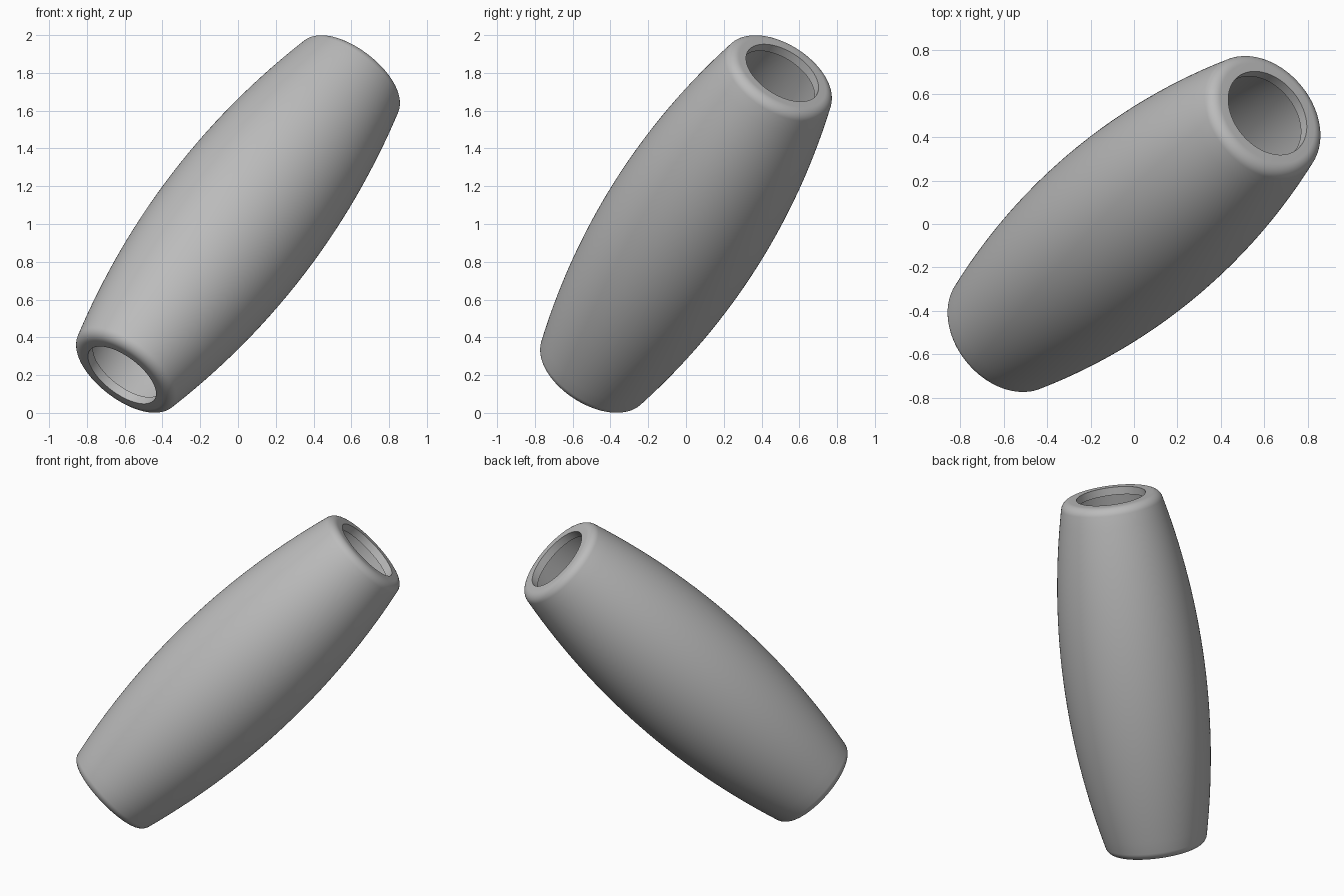
import bpy, bmesh, math
from mathutils import Vector

if "Cube" in bpy.data.objects:
    bpy.data.objects.remove(bpy.data.objects["Cube"])

AXIS = Vector((0.614, 0.51, 0.80))       # half of the tilted centre line
HALF = AXIS.length
MID_R, HOLE_R, WALL = 0.44, 0.215, 0.05
ROUND, RIM_R = 0.06, 0.257               # rounded rim: fillet size and its centre radius
SEGMENTS = 128

# Barrel curve meets the rim fillet tangentially
slope = 0.227
join_a = HALF - ROUND + ROUND * math.sin(slope)
join_r = RIM_R + ROUND * math.cos(slope)


def barrel(a):
    return MID_R - (MID_R - join_r) * (a / join_a) ** 2


# Upper half of the wall section as (radius, height), from the outside middle to the inside middle
N = 14
outer = [(barrel(join_a * i / N), join_a * i / N) for i in range(N)]
fillet = []
for i in range(11):
    t = slope + (math.pi / 2 - slope) * i / 10
    fillet.append((RIM_R + ROUND * math.cos(t), HALF - ROUND + ROUND * math.sin(t)))
lip = [(HOLE_R, HALF), (HOLE_R, HALF - WALL)]
inner = [(barrel(a) - WALL, a) for a in ((HALF - WALL) * i / N for i in range(N, -1, -1))]
half = outer + fillet + lip + inner
section = half + [(r, -a) for r, a in reversed(half[1:-1])]

# Revolve the closed section
bm = bmesh.new()
rings = []
for r, a in section:
    rings.append([bm.verts.new((r * math.cos(2 * math.pi * s / SEGMENTS),
                                r * math.sin(2 * math.pi * s / SEGMENTS), a))
                  for s in range(SEGMENTS)])
for i, ring in enumerate(rings):
    nxt = rings[(i + 1) % len(rings)]
    for s in range(SEGMENTS):
        e = (s + 1) % SEGMENTS
        bm.faces.new((ring[s], ring[e], nxt[e], nxt[s]))
bmesh.ops.recalc_face_normals(bm, faces=bm.faces)
mesh = bpy.data.meshes.new("barrel_bead")
bm.to_mesh(mesh)
bm.free()

# Tilt the bead and centre it
bead = bpy.data.objects.new("barrel_bead", mesh)
bpy.context.collection.objects.link(bead)
bead.rotation_mode = 'QUATERNION'
bead.rotation_quaternion = AXIS.to_track_quat('Z', 'Y')
bead.location = (0, 0, 1)

# Plain grey material
grey = bpy.data.materials.new("plain_grey")
grey.use_nodes = True
color = (0.5, 0.5, 0.5, 1)
grey.diffuse_color = color
grey.node_tree.nodes["Principled BSDF"].inputs["Base Color"].default_value = color
mesh.materials.append(grey)

bpy.ops.object.select_all(action='DESELECT')
bead.select_set(True)
bpy.context.view_layer.objects.active = bead
bpy.ops.object.shade_smooth_by_angle(angle=math.radians(35))
